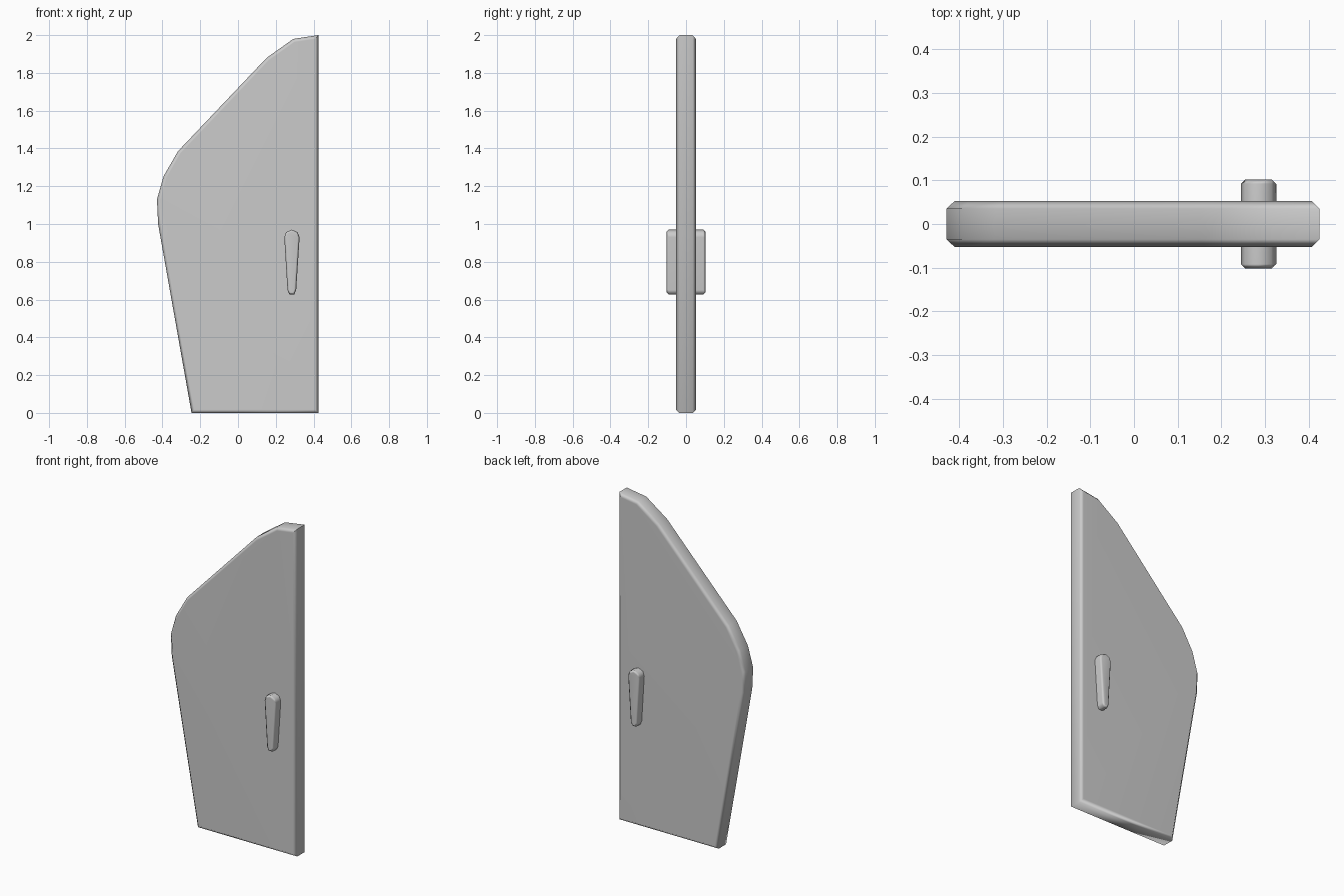
import bpy, bmesh, math

if "Cube" in bpy.data.objects:
    bpy.data.objects.remove(bpy.data.objects["Cube"])


def slab(name, outline, half_depth, chamfer):
    """Extrude an x-z outline through y and chamfer both face rims."""
    bm = bmesh.new()
    front = [bm.verts.new((x, -half_depth, z)) for x, z in outline]
    back = [bm.verts.new((x, half_depth, z)) for x, z in outline]
    caps = [bm.faces.new(front), bm.faces.new(back[::-1])]
    n = len(outline)
    for i in range(n):
        j = (i + 1) % n
        bm.faces.new((front[j], front[i], back[i], back[j]))
    bmesh.ops.recalc_face_normals(bm, faces=bm.faces[:])
    rims = list({e for f in caps for e in f.edges})
    bmesh.ops.bevel(bm, geom=rims, offset=chamfer, offset_type='OFFSET',
                    segments=1, profile=0.5, affect='EDGES')
    for f in bm.faces:
        f.smooth = True
    me = bpy.data.meshes.new(name)
    bm.to_mesh(me)
    bm.free()
    ob = bpy.data.objects.new(name, me)
    bpy.context.collection.objects.link(ob)
    # Keep the broad faces flat while the rim shades softly
    bpy.ops.object.select_all(action='DESELECT')
    ob.select_set(True)
    bpy.context.view_layer.objects.active = ob
    bpy.ops.object.shade_smooth_by_angle(angle=math.radians(60))
    mod = ob.modifiers.new("weighted_normals", 'WEIGHTED_NORMAL')
    mod.keep_sharp = True
    return ob


# Door leaf: straight hinge side, sloped and rounded outer side
slab("door_panel", [
    (-0.246, 0.0), (0.425, 0.0), (0.425, 2.0), (0.293, 1.98),
    (0.152, 1.88), (-0.318, 1.385), (-0.394, 1.253),
    (-0.429, 1.13), (-0.423, 1.0)], 0.053, 0.018)

# Tapered handle standing out on both faces
slab("door_handle", [
    (0.285, 0.97), (0.255, 0.957), (0.245, 0.93), (0.262, 0.65),
    (0.272, 0.628), (0.298, 0.628), (0.308, 0.65),
    (0.326, 0.93), (0.315, 0.957)], 0.102, 0.01)
